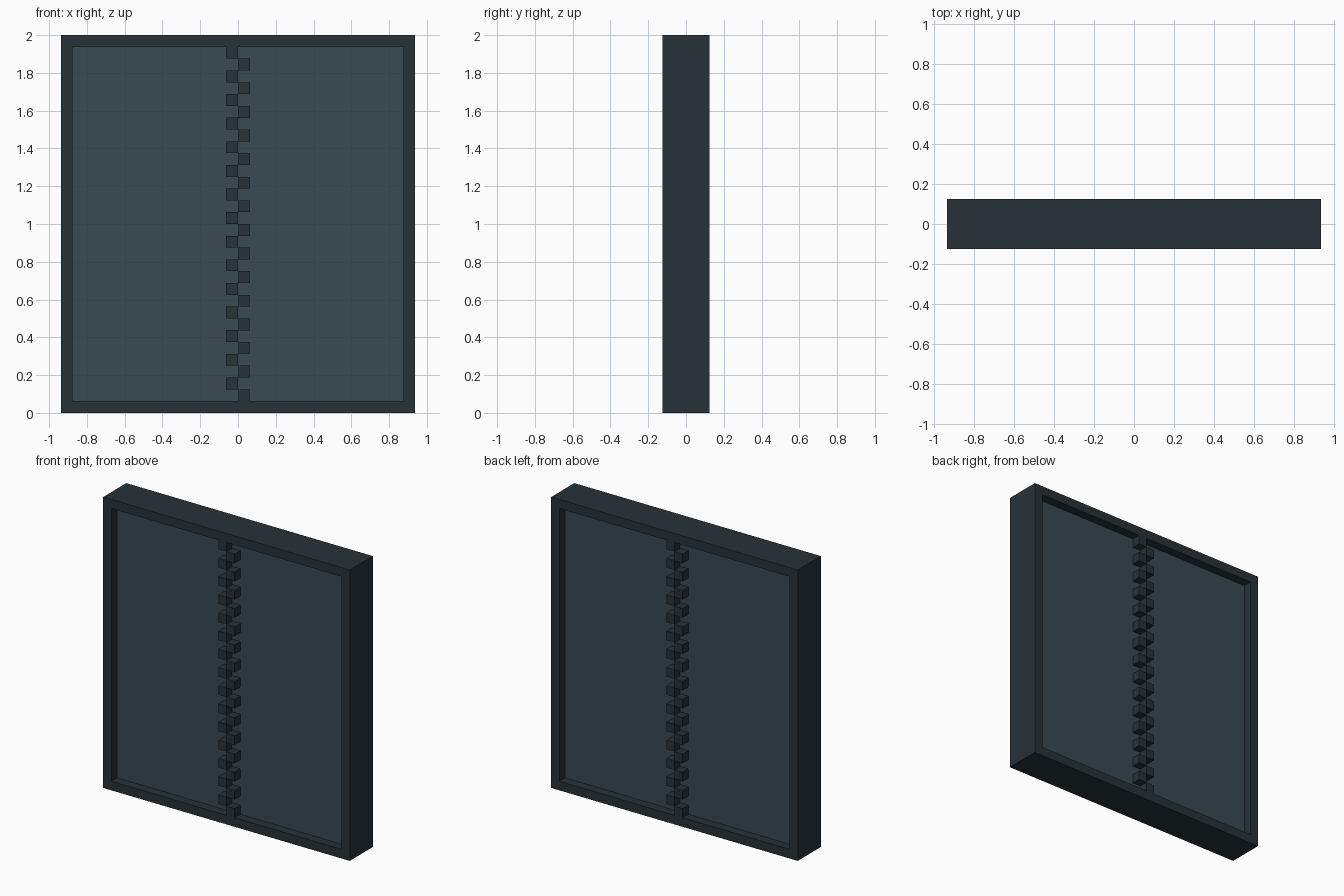
import bpy, bmesh
from mathutils import Vector

if "Cube" in bpy.data.objects:
    bpy.data.objects.remove(bpy.data.objects["Cube"])

U = 1 / 16                      # model grid unit
W, H, D = 15 * U, 32 * U, 2 * U  # half width, height, half depth


def material(name, hex_code):
    def lin(c):
        c /= 255
        return c / 12.92 if c <= 0.04045 else ((c + 0.055) / 1.055) ** 2.4
    m = bpy.data.materials.new(name)
    m.diffuse_color = (*[lin(int(hex_code[i:i + 2], 16)) for i in (0, 2, 4)], 1)
    m.use_nodes = True
    m.node_tree.nodes["Principled BSDF"].inputs["Base Color"].default_value = m.diffuse_color
    return m


def finish(name, bm, mat):
    bmesh.ops.recalc_face_normals(bm, faces=bm.faces)
    me = bpy.data.meshes.new(name)
    bm.to_mesh(me)
    bm.free()
    me.materials.append(mat)
    ob = bpy.data.objects.new(name, me)
    bpy.context.collection.objects.link(ob)
    return ob


def add_box(bm, lo, hi):
    lo, hi = Vector(lo), Vector(hi)
    vs = bmesh.ops.create_cube(bm, size=1)["verts"]
    for v in vs:
        v.co = (lo + hi) / 2 + v.co * (hi - lo)


dark = material("dark slate", "263238")
slate = material("slate panel", "394a53")

# outer frame: square ring extruded through the depth
bm = bmesh.new()
outer = [(-W, 0), (W, 0), (W, H), (-W, H)]
inner = [(-W + U, U), (W - U, U), (W - U, H - U), (-W + U, H - U)]
rings = [[bm.verts.new((x, y, z)) for x, z in loop]
         for loop, y in ((outer, -D), (inner, -D), (inner, D), (outer, D))]
for k in range(4):
    a, b = rings[k], rings[(k + 1) % 4]
    for i in range(4):
        j = (i + 1) % 4
        bm.faces.new((a[i], a[j], b[j], b[i]))
finish("frame", bm, dark)

# recessed panel filling the frame
bm = bmesh.new()
add_box(bm, (-W + U, -U, U), (W - U, U, H - U))
finish("panel", bm, slate)

# interlocking teeth down the middle; the back is the front turned half a turn
for name, s in (("front_teeth", 1), ("back_teeth", -1)):
    bm = bmesh.new()
    for row in range(30):
        side = s * (1 if row % 2 == 0 else -1)
        z = U + row * U
        x0, x1 = sorted((0, side * U))
        y0, y1 = sorted((-s * D, -s * U))
        add_box(bm, (x0, y0, z), (x1, y1, z + U))
    finish(name, bm, dark)
